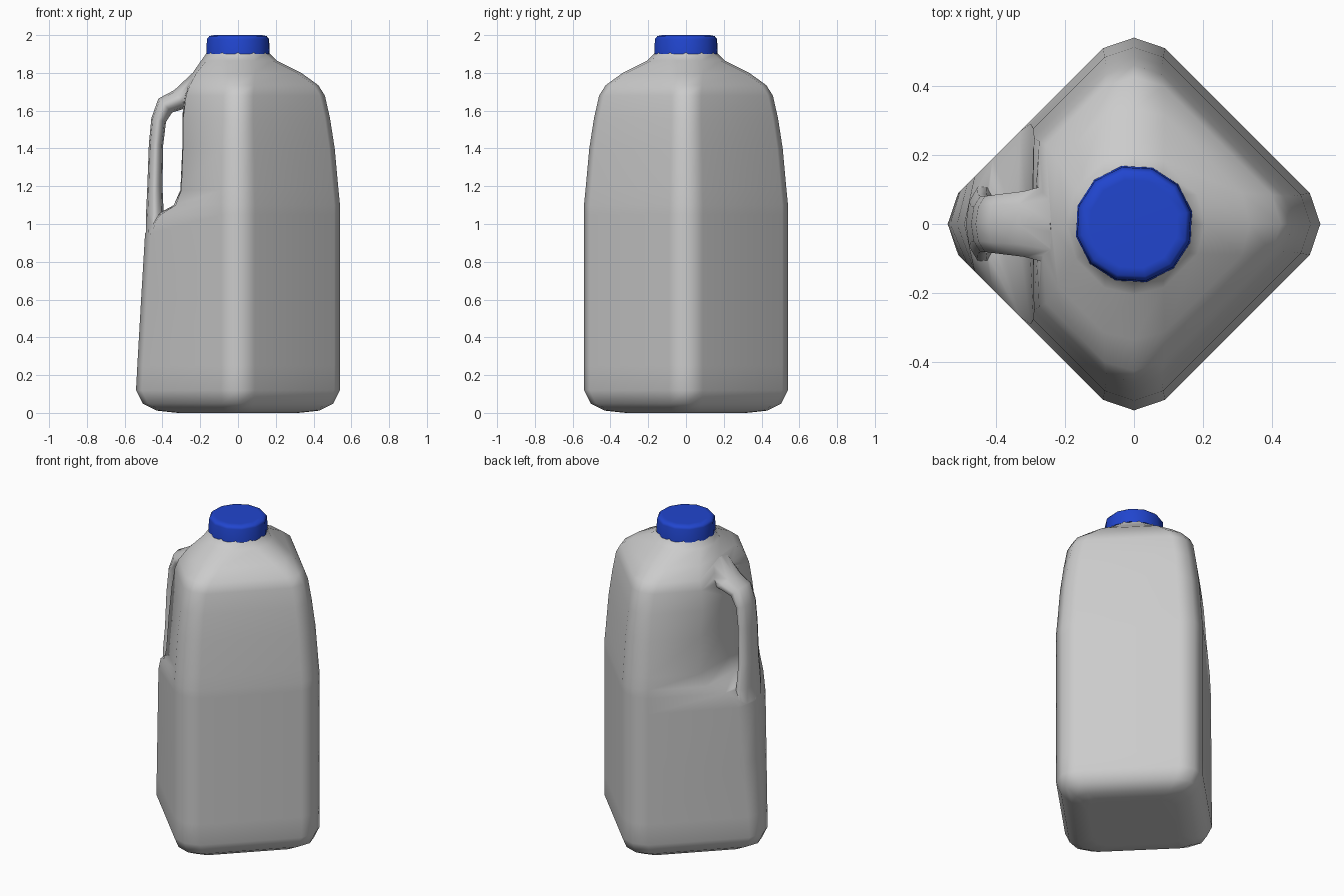
import bpy, bmesh, math
from mathutils import Vector

if "Cube" in bpy.data.objects:
    bpy.data.objects.remove(bpy.data.objects["Cube"])


def loft(name, rings):
    """Skin a list of equal-length point rings and close both ends."""
    bm = bmesh.new()
    loops = [[bm.verts.new(p) for p in r] for r in rings]
    n = len(loops[0])
    for a, b in zip(loops, loops[1:]):
        for i in range(n):
            j = (i + 1) % n
            bm.faces.new((a[i], a[j], b[j], b[i]))
    bm.faces.new(loops[0][::-1])
    bm.faces.new(loops[-1])
    bmesh.ops.recalc_face_normals(bm, faces=bm.faces)
    me = bpy.data.meshes.new(name)
    bm.to_mesh(me)
    bm.free()
    ob = bpy.data.objects.new(name, me)
    bpy.context.collection.objects.link(ob)
    return ob


def body_ring(z, d, t, left=None, bulge=0.03):
    """Diamond with clipped corners; t=0 diamond, t=1 round; left = reach of the handle corner."""
    a = math.radians(10 + 20 * t)
    r = d * (0.958 + 0.042 * t)
    u, v = r * math.cos(a), r * math.sin(a)
    pts = [(u, -v), (d, 0), (u, v), (v, u), (0, d), (-v, u)]
    if left is None:
        pts += [(-u, v), (-d, 0), (-u, -v)]
    else:
        x = left - bulge
        y = u + v - x
        pts += [(-x, y), (-left, 0), (-x, -y)]
    pts += [(-v, -u), (0, -d), (v, -u)]
    return [Vector((px, py, z)) for px, py in pts]


# Jug body: the left corner is set back between z = 1.05 and 1.8 for the grip
body = loft("jug_body", [body_ring(*p) for p in [
    (0.0, 0.32, 0.05), (0.012, 0.43, 0), (0.05, 0.505, 0), (0.12, 0.54, 0),
    (0.25, 0.54, 0, 0.533), (0.6, 0.54, 0, 0.513), (0.95, 0.54, 0, 0.492),
    (1.05, 0.54, 0, 0.43, 0.02), (1.10, 0.54, 0, 0.34, 0.01),
    (1.18, 0.532, 0, 0.305, 0.005), (1.40, 0.512, 0, 0.295, 0.003),
    (1.56, 0.487, 0, 0.295, 0.005), (1.68, 0.46, 0.03, 0.285, 0.01),
    (1.735, 0.425, 0.1, 0.27, 0.015), (1.80, 0.335, 0.3, 0.24, 0.02),
    (1.865, 0.205, 0.75, 0.195, 0.027), (1.90, 0.17, 1), (1.93, 0.155, 1)]])

# Handle: elliptical sections along a path that bends into the shoulder
path = [(-0.43, 0.88, 0.055, 0.12), (-0.44, 1.05, 0.047, 0.11), (-0.44, 1.2, 0.040, 0.09),
        (-0.434, 1.42, 0.038, 0.085), (-0.42, 1.55, 0.040, 0.085),
        (-0.385, 1.627, 0.052, 0.09), (-0.31, 1.66, 0.056, 0.10), (-0.20, 1.73, 0.08, 0.13)]
sections = []
for i, (x, z, thick, width) in enumerate(path):
    p, q = path[max(i - 1, 0)], path[min(i + 1, len(path) - 1)]
    side = Vector((q[1] - p[1], 0, p[0] - q[0])).normalized()
    sections.append([Vector((x, 0, z)) + side * thick * math.cos(k * math.pi / 5)
                     + Vector((0, width * math.sin(k * math.pi / 5), 0)) for k in range(10)])
handle = loft("handle", sections)

# Merge the handle into the body
union = body.modifiers.new("join_handle", 'BOOLEAN')
union.operation = 'UNION'
union.solver = 'EXACT'
union.object = handle
bpy.context.view_layer.objects.active = body
body.select_set(True)
bpy.ops.object.modifier_apply(modifier=union.name)
bpy.data.objects.remove(handle)

# Screw cap: twelve-sided, softened top edge
cap = loft("cap", [[Vector((r * math.cos(math.radians(30 * k + 12)),
                            r * math.sin(math.radians(30 * k + 12)), z)) for k in range(12)]
                   for z, r in [(1.90, 0.172), (1.98, 0.168), (1.995, 0.155), (2.0, 0.13)]])
blue = bpy.data.materials.new("cap_blue")
blue.diffuse_color = (0.015, 0.06, 0.62, 1)
blue.use_nodes = True
blue.node_tree.nodes["Principled BSDF"].inputs["Base Color"].default_value = blue.diffuse_color
cap.data.materials.append(blue)

# Soft shading with flat panels kept even
for ob in (body, cap):
    bpy.ops.object.select_all(action='DESELECT')
    ob.select_set(True)
    bpy.context.view_layer.objects.active = ob
    bpy.ops.object.shade_smooth_by_angle(angle=math.radians(65))
    wn = ob.modifiers.new("even_panels", 'WEIGHTED_NORMAL')
    wn.keep_sharp = True
